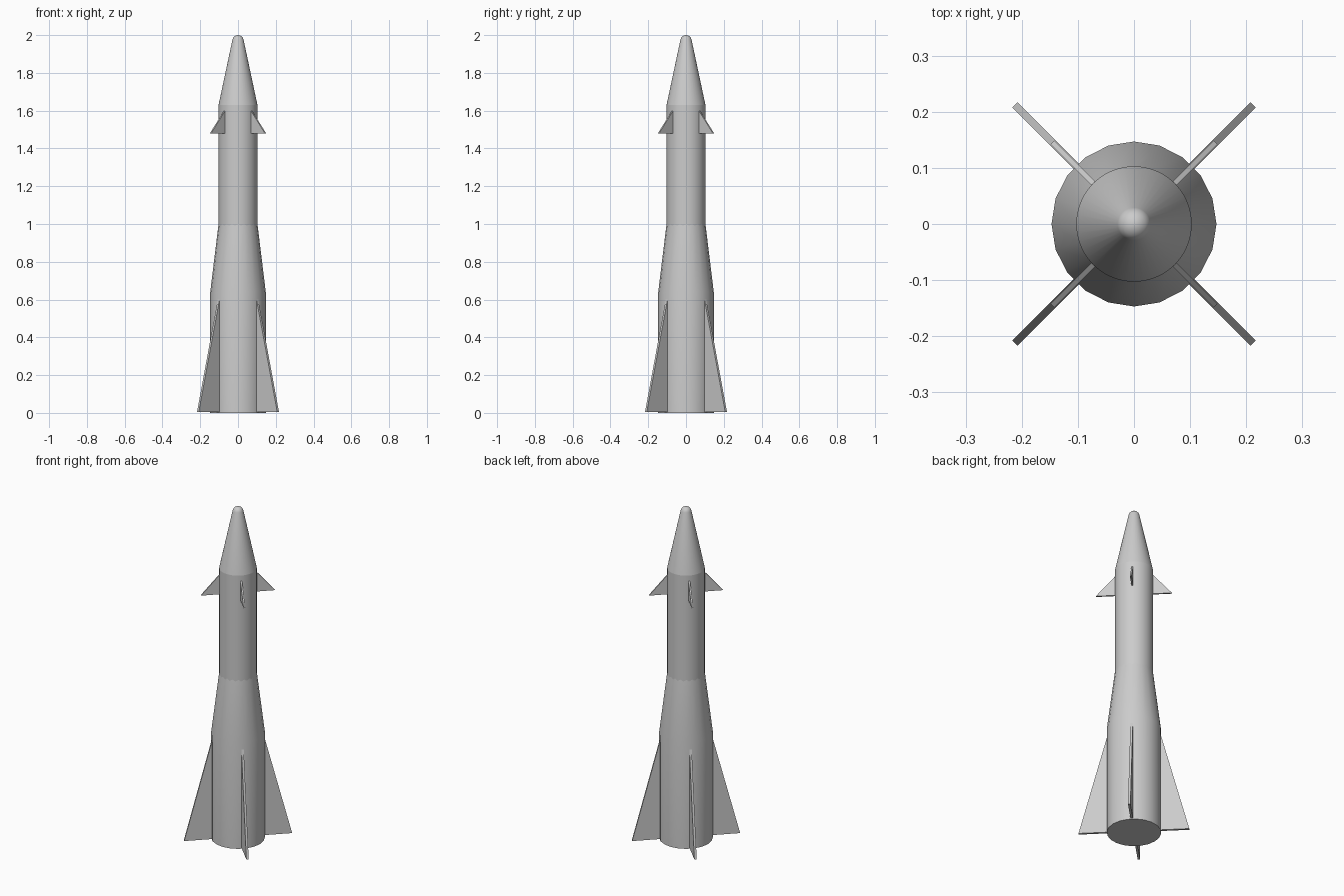
import bpy, bmesh
from math import radians, cos, sin, pi

if "Cube" in bpy.data.objects:
    bpy.data.objects.remove(bpy.data.objects["Cube"])


def finish(name, bm, smooth=True):
    bmesh.ops.recalc_face_normals(bm, faces=bm.faces)
    mesh = bpy.data.meshes.new(name)
    bm.to_mesh(mesh)
    bm.free()
    obj = bpy.data.objects.new(name, mesh)
    bpy.context.collection.objects.link(obj)
    if smooth:
        bpy.ops.object.select_all(action='DESELECT')
        obj.select_set(True)
        bpy.context.view_layer.objects.active = obj
        bpy.ops.object.shade_smooth_by_angle(angle=radians(30))
    return obj


def lathe(name, profile, sides):
    """Turn a list of (radius, z) rings into a capped round body."""
    bm = bmesh.new()
    rings = [[bm.verts.new((r * cos(2 * pi * i / sides), r * sin(2 * pi * i / sides), z))
              for i in range(sides)] for r, z in profile]
    for low, high in zip(rings, rings[1:]):
        for i in range(sides):
            j = (i + 1) % sides
            bm.faces.new((low[i], low[j], high[j], high[i]))
    bm.faces.new(rings[0])
    bm.faces.new(rings[-1])
    return finish(name, bm)


def fins(name, outline, thickness):
    """Four flat plates on the diagonals, outline given as (radius, z)."""
    for k in range(4):
        a = radians(45 + 90 * k)
        bm = bmesh.new()
        sides = [[bm.verts.new((r * cos(a) - t * sin(a), r * sin(a) + t * cos(a), z))
                  for r, z in outline] for t in (-thickness / 2, thickness / 2)]
        n = len(outline)
        bm.faces.new(sides[0])
        bm.faces.new(sides[1])
        for i in range(n):
            j = (i + 1) % n
            bm.faces.new((sides[0][i], sides[0][j], sides[1][j], sides[1][i]))
        finish(f"{name}_{k + 1}", bm, smooth=False)


# Wide lower stage with its tapered shoulder
lathe("lower_stage", [(0.147, 0), (0.147, 0.64), (0.103, 1.0)], 20)

# Slim upper stage and nose cone with rounded tip
tip = [(0.03 * cos(radians(d)), 1.97 + 0.03 * sin(radians(d))) for d in (12, 30, 48, 66, 80, 88)]
lathe("upper_stage", [(0.103, 0.99), (0.103, 1.63)], 40)
lathe("nose_cone", [(0.103, 1.63)] + tip, 40)

# Large tail fins and small forward fins
fins("tail_fin", [(0.13, 0.006), (0.30, 0.006), (0.145, 0.60), (0.13, 0.60)], 0.013)
fins("forward_fin", [(0.09, 1.48), (0.206, 1.48), (0.103, 1.597), (0.09, 1.597)], 0.009)
